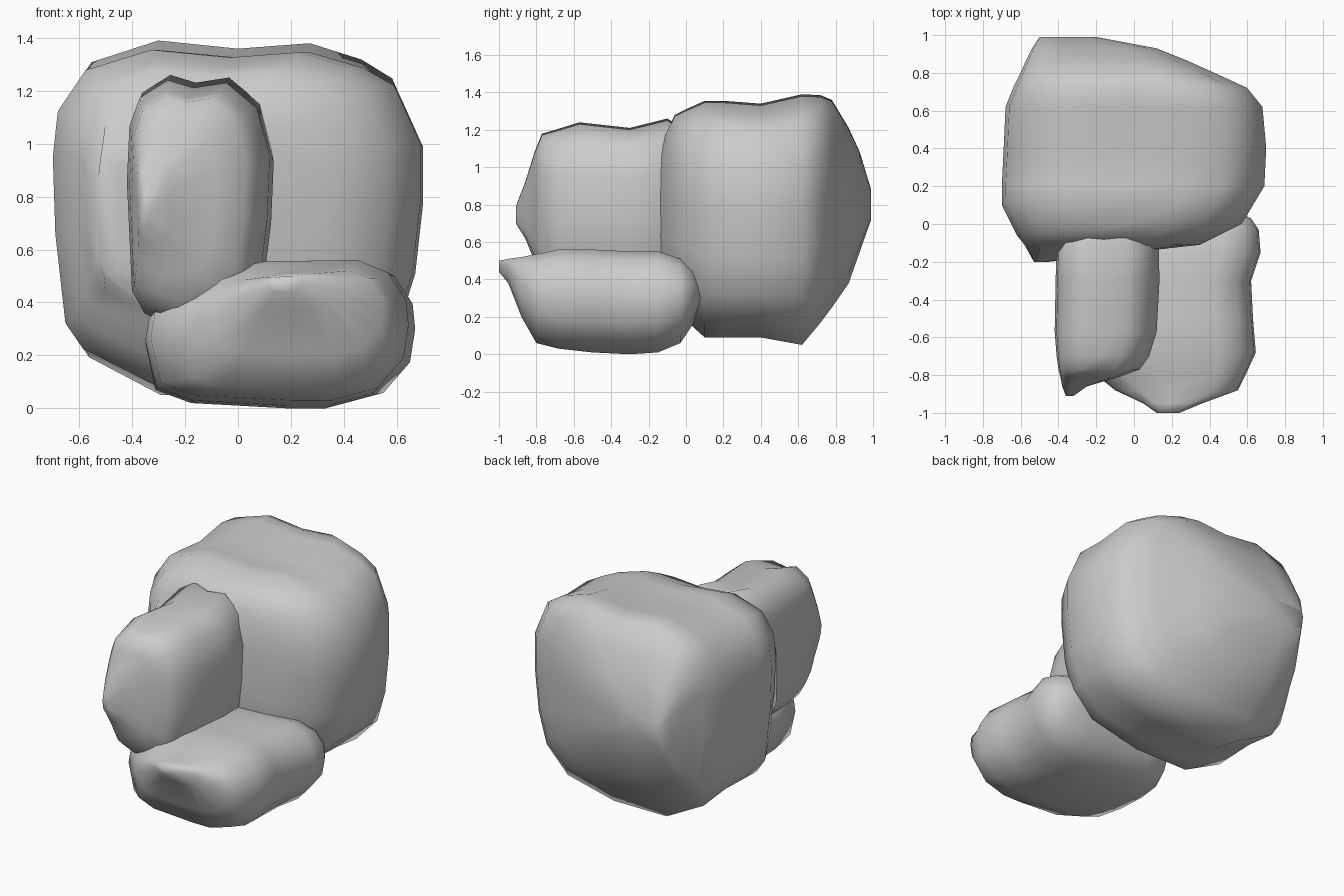
import bpy, bmesh


def lump(name, outline, stations):
    """Loft a front outline through (y, x0, x1, z0, z1) stations, closing both ends."""
    xs, zs = [p[0] for p in outline], [p[1] for p in outline]
    ax, az = min(xs), min(zs)
    w, h = max(xs) - ax, max(zs) - az
    bm = bmesh.new()
    rings = []
    for y, x0, x1, z0, z1 in stations:
        rings.append([bm.verts.new((x0 + (x - ax) / w * (x1 - x0), y,
                                    z0 + (z - az) / h * (z1 - z0))) for x, z in outline])
    n = len(outline)
    for a, b in zip(rings, rings[1:]):
        for i in range(n):
            j = (i + 1) % n
            bm.faces.new((a[i], a[j], b[j], b[i]))
    bm.faces.new(rings[0])
    bm.faces.new(rings[-1])
    bmesh.ops.recalc_face_normals(bm, faces=bm.faces)
    for f in bm.faces:
        f.smooth = True
    mesh = bpy.data.meshes.new(name)
    bm.to_mesh(mesh)
    bm.free()
    obj = bpy.data.objects.new(name, mesh)
    bpy.context.collection.objects.link(obj)
    return obj


# Large rounded boulder at the back
lump("back_boulder",
     [(-.70, .95), (-.68, 1.13), (-.57, 1.29), (-.31, 1.37), (0, 1.34), (.28, 1.36),
      (.48, 1.30), (.60, 1.23), (.70, 1.0), (.70, .78), (.67, .5), (.61, .3),
      (.45, .14), (.1, .06), (-.3, .06), (-.58, .2), (-.65, .3), (-.69, .65)],
     [(-.20, -.53, -.45, .50, .95), (-.11, -.58, .35, .35, 1.18),
      (-.06, -.62, .45, .27, 1.28), (0, -.65, .57, .18, 1.31),
      (.10, -.70, .63, .09, 1.355), (.20, -.70, .69, .09, 1.355),
      (.40, -.69, .70, .09, 1.34), (.62, -.68, .68, .05, 1.39),
      (.72, -.64, .60, .17, 1.385), (.78, -.61, .47, .25, 1.36),
      (.87, -.57, .27, .38, 1.21), (.93, -.54, .12, .55, 1.08),
      (.99, -.50, -.20, .72, .88)])

# Upright stone in front
lump("upright_stone",
     [(-.42, .85), (-.41, 1.07), (-.37, 1.18), (-.26, 1.25), (-.16, 1.22), (-.03, 1.24),
      (.09, 1.14), (.14, .95), (.13, .7), (.10, .45), (.02, .32), (-.2, .27),
      (-.35, .33), (-.40, .42)],
     [(-.91, -.36, -.32, .70, .79), (-.86, -.38, -.25, .62, .92),
      (-.81, -.39, -.08, .50, 1.08), (-.77, -.40, .03, .40, 1.18),
      (-.70, -.41, .08, .33, 1.20), (-.57, -.42, .12, .30, 1.24),
      (-.30, -.415, .135, .30, 1.21), (-.10, -.41, .13, .30, 1.26),
      (0, -.32, .05, .40, 1.20)])

# Low flat stone lying at the bottom
lump("base_stone",
     [(-.35, .25), (-.33, .37), (-.15, .5), (.1, .555), (.46, .56), (.58, .51),
      (.65, .4), (.66, .3), (.64, .17), (.54, .05), (.36, 0), (.2, 0),
      (-.17, .02), (-.31, .07)],
     [(-1.0, .12, .24, .44, .50), (-.95, .05, .36, .38, .51),
      (-.88, -.10, .55, .20, .52), (-.80, -.20, .59, .06, .535),
      (-.68, -.33, .645, .03, .56), (-.50, -.35, .63, .01, .56),
      (-.30, -.35, .62, 0, .55), (-.15, -.34, .67, .01, .55),
      (-.03, -.30, .66, .06, .51), (.03, -.25, .62, .15, .47),
      (.08, -.10, .50, .27, .38)])
